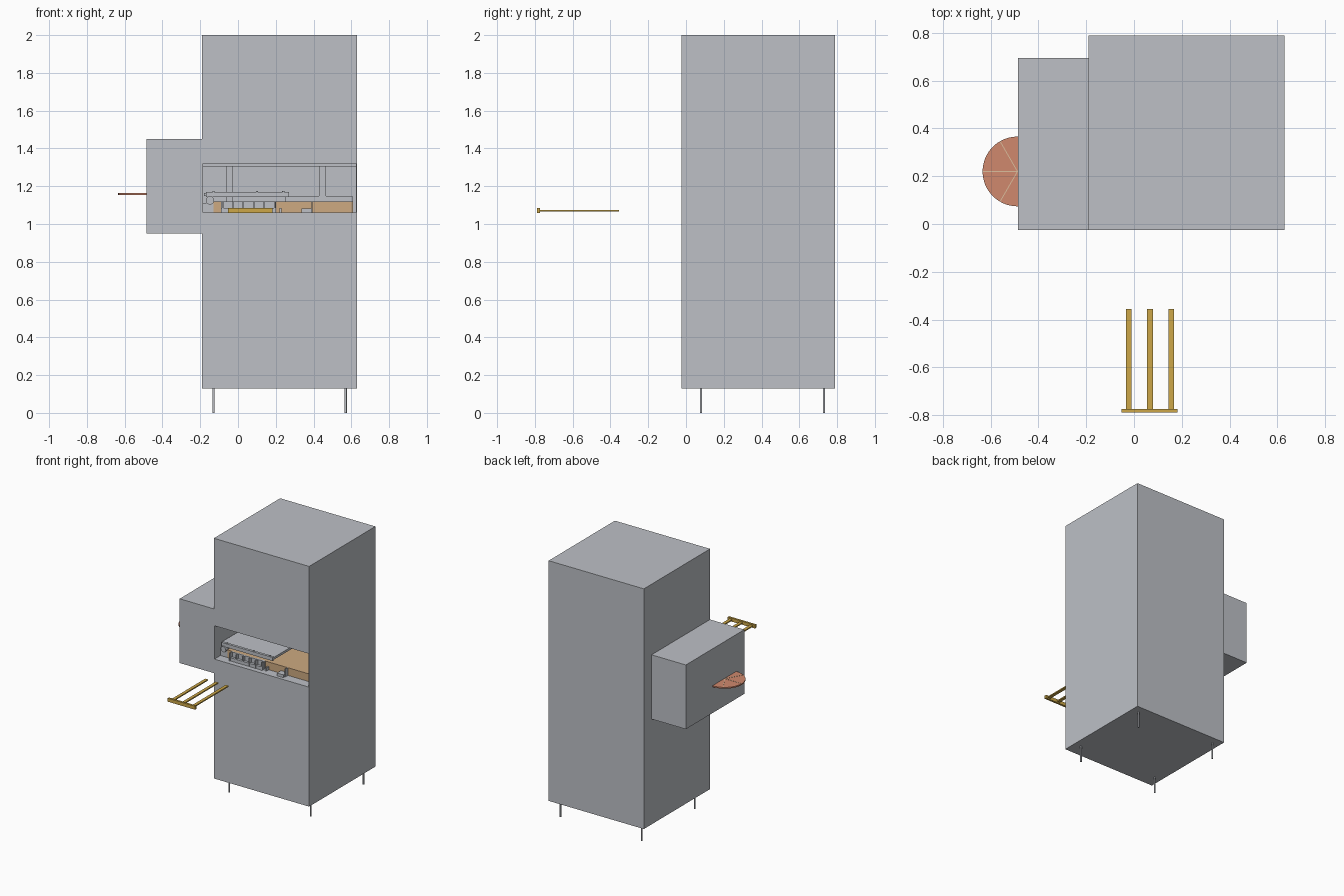
import bpy, bmesh, math

if "Cube" in bpy.data.objects:
    bpy.data.objects.remove(bpy.data.objects["Cube"])


def material(name, rgb):
    m = bpy.data.materials.new(name)
    m.diffuse_color = (*rgb, 1)
    m.use_nodes = True
    m.node_tree.nodes["Principled BSDF"].inputs["Base Color"].default_value = m.diffuse_color
    return m


GREY = material("panel grey", (0.51, 0.53, 0.565))
GOLD = material("brass", (0.61, 0.39, 0.065))
TAN = material("tan board", (0.61, 0.40, 0.22))
CLAY = material("salmon", (0.63, 0.25, 0.155))
PALE = material("pale tan", (0.72, 0.52, 0.34))


def finish(name, bm, mat):
    me = bpy.data.meshes.new(name)
    bmesh.ops.recalc_face_normals(bm, faces=bm.faces)
    bm.to_mesh(me)
    bm.free()
    me.materials.append(mat)
    ob = bpy.data.objects.new(name, me)
    bpy.context.collection.objects.link(ob)
    return ob


def box(name, x, y, z, mat=GREY):
    bm = bmesh.new()
    bmesh.ops.create_cube(bm, size=1)
    for v in bm.verts:
        for i, (lo, hi) in enumerate((x, y, z)):
            v.co[i] = (lo + hi) / 2 + v.co[i] * (hi - lo)
    return finish(name, bm, mat)


def cylinder(name, centre, radius, length, mat=GREY, along_y=False, sides=16):
    bm = bmesh.new()
    bmesh.ops.create_cone(bm, cap_ends=True, segments=sides, radius1=radius,
                          radius2=radius, depth=length)
    ob = finish(name, bm, mat)
    ob.location = centre
    if along_y:
        ob.rotation_euler.x = math.pi / 2
    for p in ob.data.polygons:
        p.use_smooth = len(p.vertices) == 4
    return ob


# Tall cabinet with a serving opening across the front
cabinet = box("cabinet", (-0.19, 0.63), (-0.025, 0.79), (0.13, 2.0))
cutter = box("opening_cutter", (-0.186, 0.626), (-0.1, 0.786), (1.06, 1.32))
cutter.hide_render = True
cutter.hide_viewport = True
cut = cabinet.modifiers.new("opening", 'BOOLEAN')
cut.operation = 'DIFFERENCE'
cut.solver = 'EXACT'
cut.object = cutter

# Side housing and thin legs
box("side_housing", (-0.485, -0.19), (-0.025, 0.695), (0.95, 1.45))
for x in (-0.13, 0.57):
    for y in (0.08, 0.73):
        cylinder("leg", (x, y, 0.065), 0.006, 0.13)

# Round sliced disc emerging from the housing
CX, CY, R = -0.488, 0.22, 0.146
disc = cylinder("disc", (CX, CY, 1.158), R, 0.010, CLAY, sides=64)
for k in range(3):
    a = math.radians(120 + 60 * k)
    line = box("slice_line", (0, R - 0.002), (-0.0018, 0.0018), (0, 0.0015), PALE)
    line.location = (CX, CY, 1.163)
    line.rotation_euler.z = a

# Three-pronged tray fork in front of the cabinet
box("fork_handle", (-0.052, 0.183), (-0.79, -0.774), (1.057, 1.084), GOLD)
for x in (-0.022, 0.067, 0.156):
    box("fork_tine", (x - 0.012, x + 0.012), (-0.776, -0.355), (1.066, 1.075), GOLD)

# Inner deck, ceiling plate and hanging posts
box("deck", (-0.13, 0.61), (0.05, 0.76), (1.055, 1.12), TAN)
box("ceiling_plate", (-0.184, 0.624), (0.03, 0.78), (1.305, 1.325))
for x in (-0.045, 0.447):
    box("hanging_post", (x - 0.018, x + 0.018), (0.55, 0.59), (1.11, 1.31))
box("rear_rail", (0.25, 0.605), (0.55, 0.62), (1.115, 1.148))

# Sliding plate with side rails and end roller
box("sliding_plate", (-0.18, 0.27), (0.06, 0.45), (1.147, 1.165))
for y in (0.04, 0.45):
    box("plate_rail", (-0.17, 0.27), (y, y + 0.02), (1.142, 1.17))
for x in (-0.13, 0.10, 0.24):
    cylinder("rail_pin", (x, 0.05, 1.171), 0.006, 0.008)
cylinder("end_roller", (-0.148, 0.25, 1.125), 0.022, 0.44, along_y=True)
box("roller_bracket", (-0.184, -0.125), (0.05, 0.07), (1.06, 1.11))

# Row of upright ribs under the plate, with stops beside it
box("rib_bar", (-0.09, 0.20), (0.015, 0.035), (1.06, 1.085))
for k in range(6):
    x = -0.085 + k * 0.055
    box("rib", (x, x + 0.008), (0.012, 0.05), (1.06, 1.12))
box("rib_backing", (-0.09, 0.20), (0.04, 0.055), (1.06, 1.12))
box("small_stop", (0.22, 0.23), (0.02, 0.05), (1.06, 1.085))
box("block_stop", (0.335, 0.39), (0.0, 0.05), (1.06, 1.082))
box("post_stop", (0.388, 0.395), (0.02, 0.05), (1.06, 1.12))
